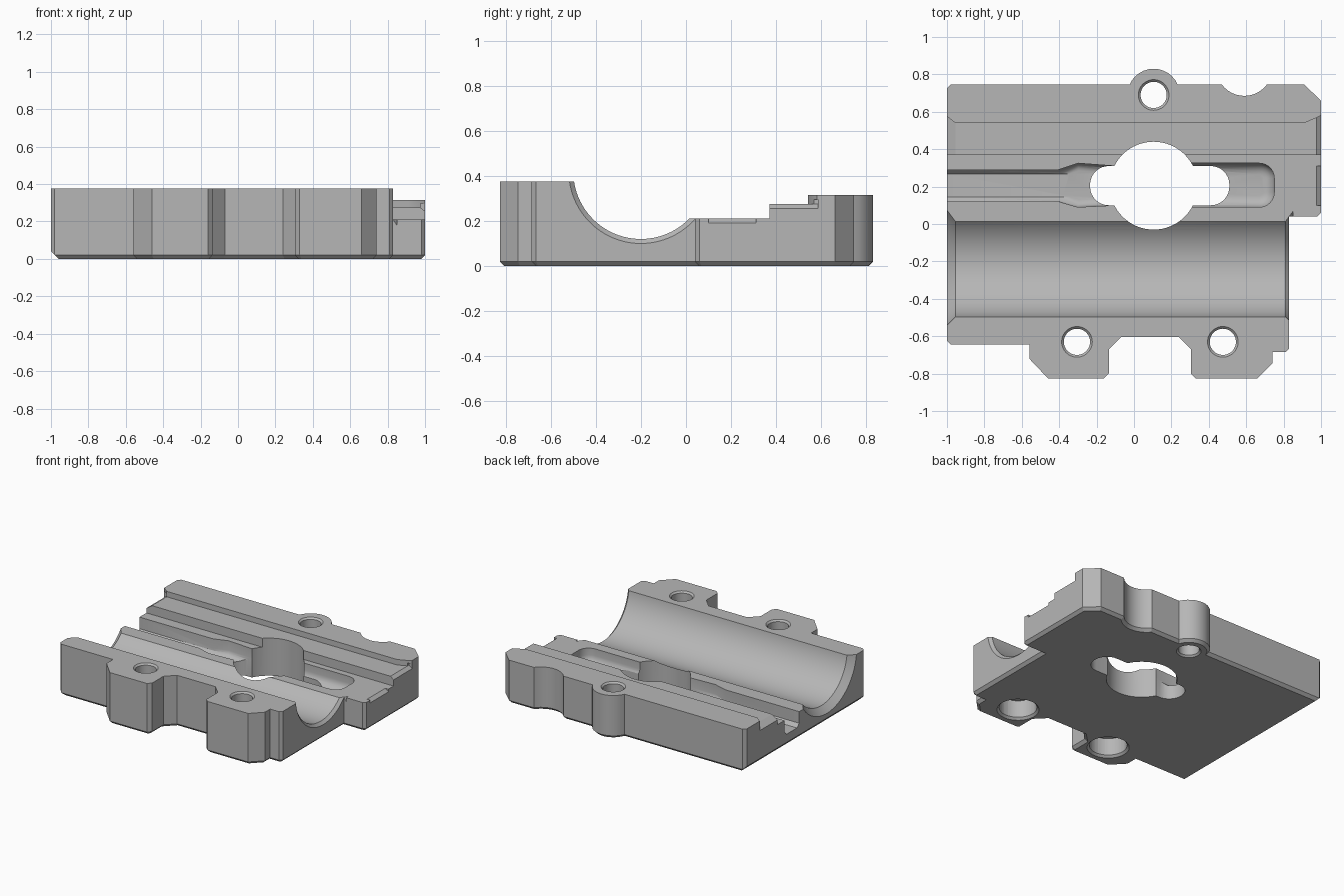
import bpy, bmesh
from math import sin, cos, radians
from mathutils import Matrix

old = bpy.data.objects.get("Cube")
if old:
    bpy.data.objects.remove(old, do_unlink=True)

grey = bpy.data.materials.new("plain grey")
grey.use_nodes = True
colour = (0.47, 0.47, 0.47, 1)
grey.diffuse_color = colour
grey.node_tree.nodes["Principled BSDF"].inputs["Base Color"].default_value = colour


def finish(name, bm):
    bmesh.ops.recalc_face_normals(bm, faces=bm.faces[:])
    mesh = bpy.data.meshes.new(name)
    bm.to_mesh(mesh)
    bm.free()
    mesh.materials.append(grey)
    ob = bpy.data.objects.new(name, mesh)
    bpy.context.collection.objects.link(ob)
    return ob


def prism(name, pts, lo, hi, axis="z", bevel=0, segments=1):
    """Extrude a 2D outline along an axis, optionally bevelling the low end."""
    place = {"x": lambda a, b, t: (t, a, b),
             "y": lambda a, b, t: (a, t, b),
             "z": lambda a, b, t: (a, b, t)}[axis]
    bm = bmesh.new()
    low = [bm.verts.new(place(a, b, lo)) for a, b in pts]
    high = [bm.verts.new(place(a, b, hi)) for a, b in pts]
    base = bm.faces.new(low)
    bm.faces.new(high)
    for i in range(len(pts)):
        j = (i + 1) % len(pts)
        bm.faces.new((low[i], low[j], high[j], high[i]))
    bmesh.ops.recalc_face_normals(bm, faces=bm.faces[:])
    if bevel:
        bmesh.ops.bevel(bm, geom=list(base.edges), offset=bevel, segments=segments,
                        profile=0.5, affect="EDGES", clamp_overlap=True)
    return finish(name, bm)


def cone(name, centre, r_lo, r_hi, depth, axis="z", sides=48):
    """Cylinder or cone starting at centre and running along +z or +x."""
    bm = bmesh.new()
    turn = Matrix.Rotation(radians(90), 4, "Y") if axis == "x" else Matrix()
    mat = Matrix.Translation(centre) @ turn @ Matrix.Translation((0, 0, depth / 2))
    bmesh.ops.create_cone(bm, cap_ends=True, segments=sides, radius1=r_lo,
                          radius2=r_hi, depth=depth, matrix=mat)
    return finish(name, bm)


def arc(cx, cy, r, start, end, n=12):
    angles = [radians(start + (end - start) * i / n) for i in range(n + 1)]
    return [(cx + r * cos(a), cy + r * sin(a)) for a in angles]


def rounded(x0, x1, y0, y1, r):
    return (arc(x1 - r, y0 + r, r, -90, 0, 8) + arc(x1 - r, y1 - r, r, 0, 90, 8)
            + arc(x0 + r, y1 - r, r, 90, 180, 8) + arc(x0 + r, y0 + r, r, 180, 270, 8))


def box(x0, x1, y0, y1):
    return [(x0, y0), (x1, y0), (x1, y1), (x0, y1)]


def cut(cutter):
    mod = body.modifiers.new("cut", "BOOLEAN")
    mod.operation = "DIFFERENCE"
    mod.solver = "EXACT"
    mod.object = cutter
    bpy.context.view_layer.objects.active = body
    bpy.ops.object.modifier_apply(modifier=mod.name)
    bpy.data.objects.remove(cutter, do_unlink=True)


# Plate outline: lugged front edge, stepped right end, rear ear and scallop
outline = [(-0.98, -0.645), (-0.56, -0.645), (-0.56, -0.72), (-0.46, -0.825),
           (-0.16, -0.825), (-0.135, -0.8), (-0.135, -0.67), (-0.07, -0.605),
           (0.24, -0.605), (0.305, -0.67), (0.305, -0.8), (0.33, -0.825),
           (0.66, -0.825), (0.74, -0.745), (0.74, -0.685), (0.81, -0.685),
           (0.83, -0.665), (0.83, 0.04), (0.98, 0.04), (1, 0.06), (1, 0.66), (0.91, 0.745)]
outline += arc(0.59, 0.835, 0.15, -37, -143)
outline += arc(0.105, 0.69, 0.14, 23, 157)
outline += [(-0.98, 0.745), (-1, 0.725), (-1, -0.625)]
body = prism("bearing_block", outline, 0, 0.375, bevel=0.02)

# Stepped rear deck
cut(prism("steps", [(-0.2, 0.21), (0.37, 0.21), (0.37, 0.275), (0.54, 0.275),
                    (0.54, 0.315), (1, 0.315), (1, 0.5), (-0.2, 0.5)], -1.2, 1.2, "x"))

# Round trough with flared ends
cut(cone("trough", (-1.2, -0.2, 0.42), 0.3, 0.3, 2.4, "x", 96))
cut(cone("left_flare", (-1.045, -0.2, 0.42), 0.39, 0.3, 0.09, "x", 96))
cut(cone("right_flare", (0.81, -0.2, 0.42), 0.3, 0.34, 0.04, "x", 96))

# Flared ends of the rear step
cut(prism("left_step_flare", [(-0.955, 0.5), (-0.955, 0.54), (-1.045, 0.61), (-1.045, 0.5)],
          0.275, 0.5))
cut(prism("right_step_flare", [(0.91, 0.5), (0.91, 0.54), (0.98, 0.57), (1.05, 0.61),
                               (1.05, 0.5)], 0.275, 0.5))
for x_in, x_out, top, drop, y0, y1 in [(-0.955, -1.045, 0.275, 0.06, 0.37, 0.575),
                                       (0.975, 1.025, 0.275, 0.04, 0.37, 0.585),
                                       (0.975, 1.025, 0.21, 0.04, 0.1, 0.31)]:
    cut(prism("end_chamfer", [(x_in, top), (x_out, top - drop), (x_out, top + 0.02),
                              (x_in, top + 0.02)], y0, y1, "y"))

# Wider chamfer under the left end
cut(prism("base_chamfer", [(-0.94, -0.02), (-1.02, 0.06), (-1.02, -0.02)], -1, 1, "y"))

# Left channel, slightly narrower at its floor
cut(prism("channel", [(0.145, 0.1), (0.268, 0.1), (0.29, 0.125), (0.29, 0.3),
                      (0.12, 0.3), (0.12, 0.125)], -1.2, -0.2, "x"))

# Dished pockets on both sides of the opening
funnel = [(-0.42, 0.125), (-0.3, 0.09), (-0.1, 0.1), (0.05, 0.1),
          (0.05, 0.31), (-0.1, 0.31), (-0.3, 0.325), (-0.42, 0.285)]
cut(prism("left_pocket", funnel, 0.1, 0.3, bevel=0.04, segments=4))
cut(prism("right_pocket", rounded(0.1, 0.75, 0.09, 0.325, 0.08), 0.1, 0.3,
          bevel=0.06, segments=5))

# Central opening
cut(cone("round_opening", (0.105, 0.205, -0.1), 0.235, 0.235, 0.7, sides=64))
cut(prism("slot_opening", rounded(-0.235, 0.51, 0.1, 0.31, 0.1), -0.1, 0.5))

# Bolt holes with rim chamfers; the front pair is counterbored from below
for x, y, top in [(-0.305, -0.63, 0.375), (0.475, -0.63, 0.375), (0.105, 0.69, 0.315)]:
    cut(cone("bolt_hole", (x, y, -0.1), 0.07, 0.07, 0.7))
    cut(cone("rim", (x, y, top - 0.012), 0.07, 0.094, 0.024))
    if y < 0:
        cut(cone("counterbore", (x, y, -0.1), 0.125, 0.125, 0.24))
        cut(cone("counterbore_rim", (x, y, -0.02), 0.16, 0.12, 0.04))
    else:
        cut(cone("lower_rim", (x, y, -0.012), 0.094, 0.07, 0.024))

# Smooth the curved walls, keeping machined edges crisp
bpy.ops.object.select_all(action="DESELECT")
body.select_set(True)
bpy.context.view_layer.objects.active = body
bpy.ops.object.shade_smooth_by_angle(angle=radians(25))
